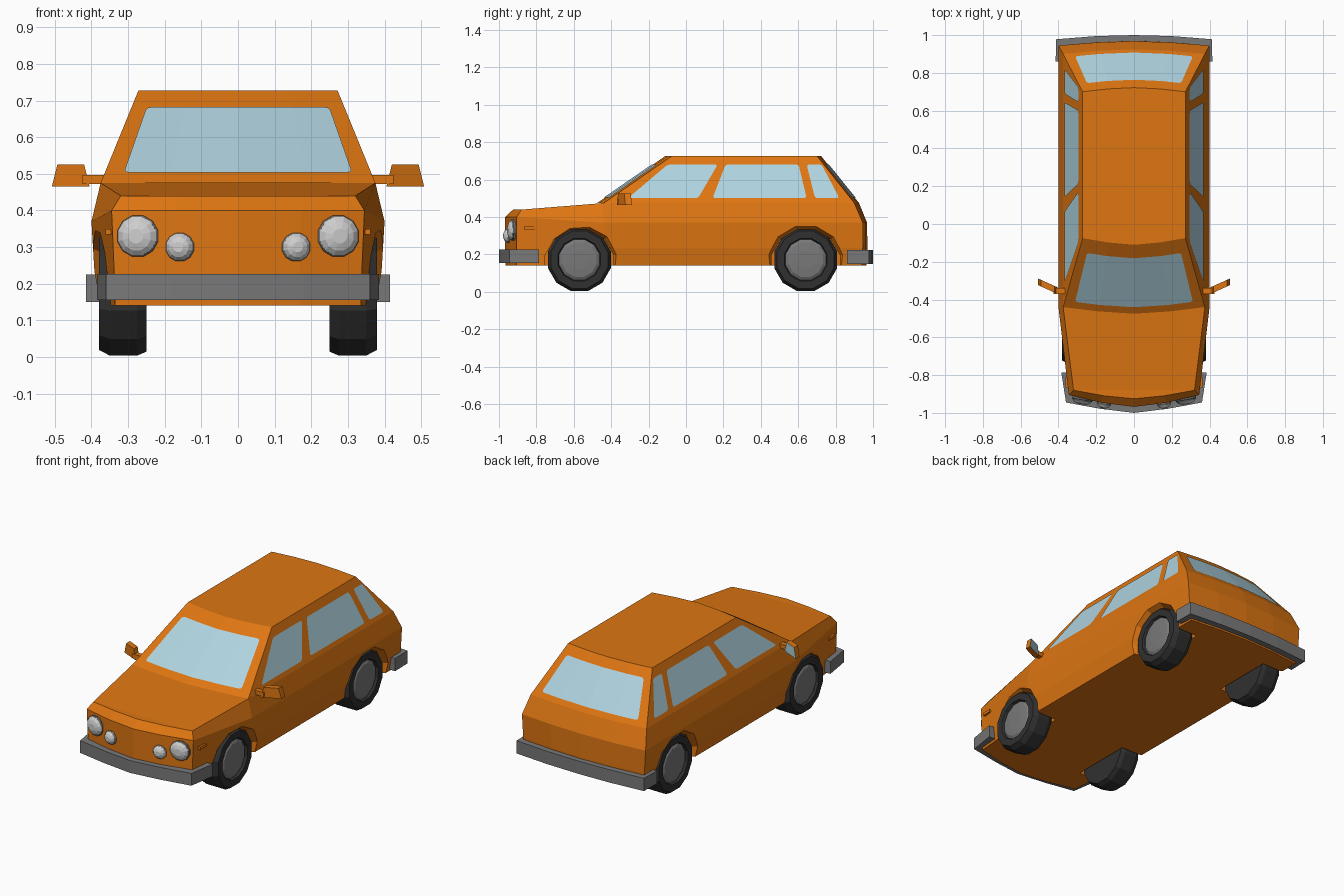
import bpy, bmesh, math
from mathutils import Vector, Matrix

if "Cube" in bpy.data.objects:
    bpy.data.objects.remove(bpy.data.objects["Cube"])


def material(name, rgb):
    m = bpy.data.materials.new(name)
    m.diffuse_color = (*rgb, 1)
    m.use_nodes = True
    m.node_tree.nodes["Principled BSDF"].inputs["Base Color"].default_value = m.diffuse_color
    return m


ORANGE = material("orange paint", (0.73, 0.18, 0.006))
GLASS = material("pale blue glass", (0.43, 0.65, 0.74))
RUBBER = material("black rubber", (0.03, 0.03, 0.03))
GREY = material("grey metal", (0.19, 0.19, 0.19))
LAMP = material("lamp lens", (0.62, 0.62, 0.62))


def finish(name, bm, mat, mirror=False, recalc=True):
    if recalc:
        bmesh.ops.recalc_face_normals(bm, faces=bm.faces)
    me = bpy.data.meshes.new(name)
    bm.to_mesh(me)
    bm.free()
    me.materials.append(mat)
    ob = bpy.data.objects.new(name, me)
    bpy.context.collection.objects.link(ob)
    if mirror:
        ob.modifiers.new("Mirror", 'MIRROR').use_mirror_merge = False
    return ob


def loft(name, rings, mat, caps="ngon", mirror=False):
    """Skin closed rings; caps: 'ngon', 'strips' (left-right bands), 'top' (bands on top only)."""
    bm = bmesh.new()
    vs = [[bm.verts.new(p) for p in r] for r in rings]
    n = len(rings[0])
    for a, b in zip(vs, vs[1:]):
        for i in range(n):
            j = (i + 1) % n
            bm.faces.new((a[i], a[j], b[j], b[i]))
    for r in ([vs[-1]] if caps == "top" else [vs[0], vs[-1]]):
        if caps == "ngon":
            bm.faces.new(r)
        else:
            for i in range(n // 2):
                q = [r[i], r[i + 1], r[n - i - 1], r[(n - i) % n]]
                bm.faces.new(list(dict.fromkeys(q)))
    return finish(name, bm, mat, mirror)


def lathe(name, profile, sides, mat, matrix):
    """Revolve (distance, radius) pairs around local x."""
    rings = [[matrix @ Vector((d, r * math.cos(a), r * math.sin(a)))
              for a in [2 * math.pi * (k + 0.5) / sides for k in range(sides)]]
             for d, r in profile]
    return loft(name, rings, mat, mirror=True)


def plan_ring(wf, yfc, yfe, zf, ws, yrc, yre, zs, y_side=None):
    """Plan outline: bowed front, straight sides, bowed back."""
    h = [(0, yfc, zf), (wf * 0.5, yfc + (yfe - yfc) * 0.35, zf), (wf, yfe, zf)]
    if y_side is not None:
        h.append((ws, y_side, zs))
    h += [(ws, yre, zs), (ws * 0.5, yrc + (yre - yrc) * 0.3, zs), (0, yrc, zs)]
    return h + [(-x, y, z) for x, y, z in h[-2:0:-1]]


# Lower body with hood
body = loft("lower_body", [
    plan_ring(0.335, -0.965, -0.905, 0.14, 0.375, 0.965, 0.94, 0.14, -0.44),
    plan_ring(0.338, -0.968, -0.905, 0.235, 0.392, 0.97, 0.945, 0.235, -0.44),
    plan_ring(0.345, -0.968, -0.905, 0.40, 0.40, 0.968, 0.945, 0.37, -0.44),
    plan_ring(0.32, -0.925, -0.88, 0.44, 0.375, 0.925, 0.90, 0.475, -0.44),
], ORANGE, "strips")

# Cabin
BASE = plan_ring(0.375, -0.475, -0.44, 0.475, 0.375, 0.925, 0.90, 0.475)
ROOF = plan_ring(0.272, -0.11, -0.075, 0.727, 0.272, 0.722, 0.70, 0.727)
loft("cabin", [BASE, ROOF], ORANGE, "top")

# Wheels and flared wheel arches
AXLES = {"front": -0.57, "rear": 0.64}
for end, y in AXLES.items():
    cut = lathe("arch_cutter", [(0.24, 0.19), (0.36, 0.19), (0.42, 0.222)], 12, ORANGE,
                Matrix.Translation((0, y, 0.147)))
    cut.hide_render = True
    mod = body.modifiers.new("Arch", 'BOOLEAN')
    mod.operation, mod.solver, mod.object = 'DIFFERENCE', 'EXACT', cut
    bpy.context.view_layer.update()
    cut_mesh = bpy.data.meshes.new_from_object(
        body.evaluated_get(bpy.context.evaluated_depsgraph_get()))
    body.modifiers.clear()
    body.data = cut_mesh
    bpy.data.objects.remove(cut)
    at = Matrix.Translation((0, y, 0.172))
    lathe(end + "_tyre", [(0.25, 0.10), (0.25, 0.163), (0.275, 0.174), (0.35, 0.174),
                          (0.38, 0.158), (0.38, 0.118), (0.362, 0.11)], 12, RUBBER, at)
    lathe(end + "_hubcap", [(0.255, 0.112), (0.366, 0.112), (0.376, 0.095), (0.38, 0.05)],
          12, GREY, at)


# Windows: thin plates lying on the cabin faces
def plate(name, rows, out, mirror=False):
    bm = bmesh.new()
    out = Vector(out).normalized()
    vs = [[bm.verts.new(Vector(p) + out * 0.004) for p in row] for row in rows]
    for i in range(len(rows[0]) - 1):
        f = bm.faces.new((vs[0][i], vs[0][i + 1], vs[1][i + 1], vs[1][i]))
        f.normal_update()
        if f.normal.dot(out) < 0:
            f.normal_flip()
    corners = [r[k] for r in vs for k in (0, -1)]
    bmesh.ops.bevel(bm, geom=corners, offset=0.014, segments=2, profile=0.5,
                    affect='VERTICES')
    return finish(name, bm, GLASS, mirror, recalc=False)


def end_rows(centre):
    """Rows of the bowed front or back pane; centre is its middle ring index."""
    def point(t, v):
        k = 2 * t
        i = max(-2, min(1, math.floor(k)))
        lo, hi = [Vector(BASE[(centre + j) % len(BASE)]).lerp(
            Vector(ROOF[(centre + j) % len(ROOF)]), v) for j in (i, i + 1)]
        return lo.lerp(hi, k - i)
    return [[point(t, v) for t in (-0.855, -0.5, 0, 0.5, 0.855)] for v in (0.1, 0.81)]


plate("windscreen", end_rows(0), (0, -0.57, 0.82))
plate("rear_window", end_rows(len(BASE) // 2), (0, 0.78, 0.62))


def side_point(y, z):
    return (0.375 - (z - 0.475) * 0.103 / 0.252, y, z)


for name, (b0, b1, t0, t1) in {"front_door_window": (-0.31, 0.065, -0.097, 0.17),
                               "rear_door_window": (0.142, 0.645, 0.212, 0.602),
                               "quarter_window": (0.69, 0.82, 0.645, 0.725)}.items():
    plate(name, [[side_point(b0, 0.5), side_point(b1, 0.5)],
                 [side_point(t0, 0.68), side_point(t1, 0.68)]], (0.925, 0, 0.38), True)


# Bumpers
def bumper(name, outer, inner, z0, z1):
    loft(name, [[(*o, z0), (*o, z1), (*i, z1), (*i, z0)] for o, i in zip(outer, inner)],
         GREY, mirror=True)


bumper("front_bumper", [(0, -1.0), (0.18, -0.978), (0.36, -0.945), (0.385, -0.785)],
       [(0, -0.95), (0.18, -0.93), (0.325, -0.895), (0.345, -0.785)], 0.155, 0.227)
bumper("rear_bumper", [(0, 1.0), (0.2, 0.995), (0.412, 0.978), (0.415, 0.86)],
       [(0, 0.95), (0.2, 0.945), (0.375, 0.93), (0.38, 0.86)], 0.15, 0.225)

# Round headlamps with grey rims
for name, x, z, r in (("headlamp", 0.272, 0.33, 0.058), ("fog_lamp", 0.157, 0.30, 0.04)):
    y = -0.968 + 0.063 * x / 0.34
    at = Matrix.Translation((x, y, z)) @ Matrix.Rotation(math.radians(-80), 4, 'Z')
    lathe(name + "_rim", [(-0.02, r), (0.012, r), (0.018, r * 0.9)], 12, GREY, at)
    lathe(name + "_lens", [(0, r * 0.93), (0.018, r * 0.93), (0.03, r * 0.7),
                           (0.037, r * 0.35)], 12, LAMP, at)

# Door mirrors and their stalks
shape = [(0.405, 0.465), (0.508, 0.465), (0.493, 0.525), (0.42, 0.525)]
housing = loft("door_mirror", [[(x, -0.37 + (x - 0.405) * 0.45 + d, z) for x, z in shape]
                               for d in (0, 0.035)], ORANGE, mirror=True)
housing.data.materials.append(GLASS)
for p in housing.data.polygons:
    if p.normal.y > 0.6:
        p.material_index = 1


def box(name, x0, x1, y0, y1, z0, z1, mat):
    loft(name, [[(x, y0, z0), (x, y1, z0), (x, y1, z1), (x, y0, z1)] for x in (x0, x1)],
         mat, mirror=True)


box("mirror_stalk", 0.355, 0.425, -0.37, -0.34, 0.472, 0.497, ORANGE)

# Side markers on the front wings
box("side_marker", 0.335, 0.362, -0.865, -0.81, 0.334, 0.35, ORANGE)
